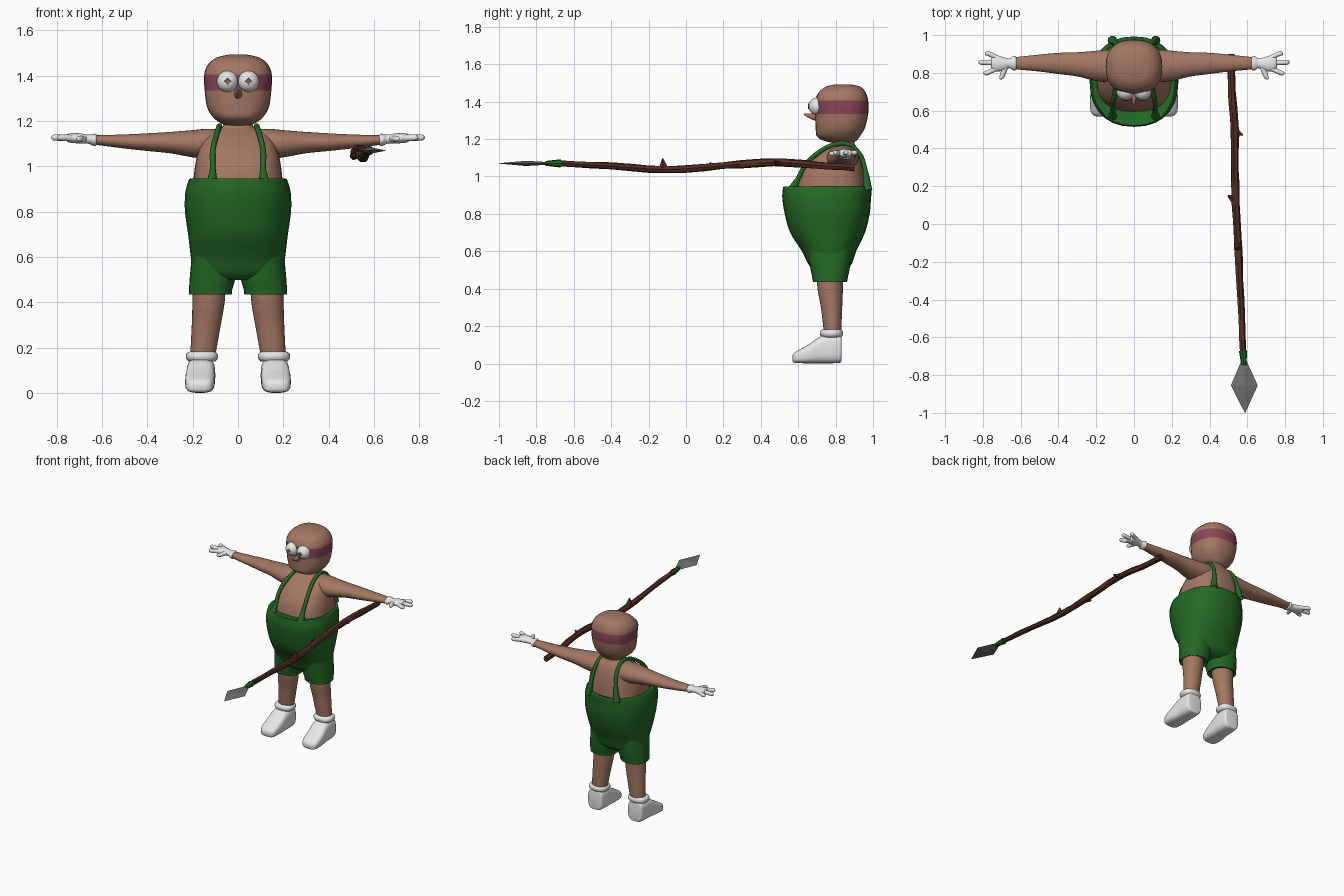
import bpy, bmesh, math, random
from mathutils import Vector

cube = bpy.data.objects.get("Cube")
if cube:
    bpy.data.objects.remove(cube, do_unlink=True)
random.seed(4)


def material(name, r, g, b):
    m = bpy.data.materials.new(name)
    m.use_nodes = True
    m.diffuse_color = (r, g, b, 1)
    node = next(n for n in m.node_tree.nodes if n.type == "BSDF_PRINCIPLED")
    node.inputs["Base Color"].default_value = (r, g, b, 1)
    node.inputs["Roughness"].default_value = 0.7
    return m


SKIN = material("skin tan", 0.37, 0.185, 0.125)
GREEN = material("overall green", 0.017, 0.14, 0.018)
WHITE = material("cloth white", 0.8, 0.8, 0.8)
PINK = material("mask pink", 0.26, 0.06, 0.1)
BROWN = material("wood brown", 0.09, 0.028, 0.018)
GREY = material("stone grey", 0.16, 0.16, 0.16)
PUPIL = material("pupil brown", 0.22, 0.12, 0.09)


def finish(name, bm, mats, smooth=True):
    bmesh.ops.recalc_face_normals(bm, faces=bm.faces)
    mesh = bpy.data.meshes.new(name)
    bm.to_mesh(mesh)
    bm.free()
    for m in mats:
        mesh.materials.append(m)
    ob = bpy.data.objects.new(name, mesh)
    bpy.context.collection.objects.link(ob)
    if smooth:
        bpy.ops.object.select_all(action="DESELECT")
        ob.select_set(True)
        bpy.context.view_layer.objects.active = ob
        bpy.ops.object.shade_smooth_by_angle(angle=math.radians(50))
    return ob


def spline(rows, steps):
    """Smoothly interpolate between cross-sections."""
    out = []
    for i in range(len(rows) - 1):
        p0, p1 = rows[max(i - 1, 0)], rows[i]
        p2, p3 = rows[i + 1], rows[min(i + 2, len(rows) - 1)]
        for k in range(steps):
            t = k / steps
            out.append([b + t / 2 * (c - a + t * (2 * a - 5 * b + 4 * c - d + t * (3 * (b - c) + d - a)))
                        for a, b, c, d in zip(p0, p1, p2, p3)])
    return out + [list(rows[-1])]


def loft(name, axis, rows, mat, side=1, segs=28, steps=4, power=2.0, jitter=0, smooth=True, rule=None):
    """Skin rings along an axis; row = position, two centre values, two radii."""
    bm = bmesh.new()
    u, v = [i for i in range(3) if i != axis]
    rings = []
    for pos, cu, cv, ru, rv in spline(rows, steps):
        ring = []
        for k in range(segs):
            a = math.tau * k / segs
            c, s = math.cos(a), math.sin(a)
            wob = 1 + random.uniform(-jitter, jitter)
            co = Vector()
            co[axis] = pos
            co[u] = cu + ru * wob * math.copysign(abs(c) ** (2 / power), c)
            co[v] = cv + rv * wob * math.copysign(abs(s) ** (2 / power), s)
            co.x *= side
            ring.append(bm.verts.new(co))
        rings.append(ring)
    for a, b in zip(rings, rings[1:]):
        for k in range(segs):
            n = (k + 1) % segs
            bm.faces.new((a[k], a[n], b[n], b[k]))
    bm.faces.new(rings[0])
    bm.faces.new(rings[-1])
    mats = mat if isinstance(mat, list) else [mat]
    if rule:
        for f in bm.faces:
            f.material_index = rule(f.calc_center_median())
    return finish(name, bm, mats, smooth)


def ball(name, centre, radius, mat):
    bm = bmesh.new()
    bmesh.ops.create_uvsphere(bm, u_segments=24, v_segments=16, radius=radius)
    bmesh.ops.translate(bm, verts=bm.verts, vec=centre)
    return finish(name, bm, [mat])


def cone(name, base, tip, r1, r2, mat, segs=5):
    base, tip = Vector(base), Vector(tip)
    bm = bmesh.new()
    bmesh.ops.create_cone(bm, cap_ends=True, segments=segs, radius1=r1, radius2=r2, depth=(tip - base).length)
    turn = (tip - base).to_track_quat("Z", "Y").to_matrix()
    bmesh.ops.rotate(bm, verts=bm.verts, matrix=turn)
    bmesh.ops.translate(bm, verts=bm.verts, vec=(base + tip) / 2)
    return finish(name, bm, [mat], False)


# head with a painted mask band
loft("head", 2, [(1.178, 0, .84, .04, .045), (1.19, 0, .825, .075, .085), (1.215, 0, .815, .108, .115),
                 (1.26, 0, .825, .136, .132), (1.335, 0, .832, .147, .142), (1.405, 0, .832, .149, .142),
                 (1.45, 0, .835, .132, .125), (1.48, 0, .84, .095, .092), (1.493, 0, .84, .04, .04)],
     [SKIN, PINK], power=2.4, rule=lambda c: int(1.335 < c.z < 1.405))
loft("nose", 1, [(.71, 0, 1.317, .02, .024), (.67, 0, 1.322, .014, .016), (.632, 0, 1.332, .004, .004)],
     SKIN, segs=12, steps=2)

# torso and neck
loft("torso", 2, [(.9, 0, .775, .2, .185), (1.0, 0, .782, .19, .172), (1.07, 0, .8, .175, .145),
                  (1.12, 0, .82, .155, .112), (1.155, 0, .835, .115, .08), (1.175, 0, .84, .068, .062),
                  (1.22, 0, .84, .055, .055)], SKIN, power=2.6)

# overalls body, with the rim folding inward at the top
loft("overalls", 2, [(.5, 0, .77, .14, .08), (.53, 0, .77, .195, .115), (.6, 0, .765, .208, .145),
                     (.7, 0, .757, .22, .2), (.8, 0, .755, .234, .227), (.88, 0, .752, .233, .237),
                     (.925, 0, .755, .222, .238), (.946, 0, .755, .212, .233), (.935, 0, .755, .19, .205)],
     GREEN, power=2.3)

for s, word in ((1, "left"), (-1, "right")):
    # eyes
    ball(word + "_eye", (s * .046, .702, 1.375), .047, WHITE)
    cone(word + "_pupil", (s * .046, .659, 1.375), (s * .046, .652, 1.375), .016, .014, PUPIL, 4)

    # shorts leg, bare leg, sock cuff and shoe
    loft(word + "_shorts_leg", 2, [(.64, .115, .765, .085, .12), (.52, .112, .77, .1, .107),
                                   (.455, .121, .77, .095, .094), (.435, .122, .77, .093, .09),
                                   (.445, .122, .77, .078, .078)], GREEN, s, power=2.3)
    loft(word + "_leg", 2, [(.5, .126, .77, .073, .072), (.4, .13, .771, .071, .068),
                            (.3, .14, .778, .064, .057), (.16, .156, .784, .055, .046)], SKIN, s)
    loft(word + "_sock_cuff", 2, [(.14, .159, .778, .058, .05), (.15, .159, .778, .068, .059),
                                  (.163, .159, .778, .071, .062), (.176, .159, .778, .067, .058),
                                  (.183, .159, .778, .055, .046)], WHITE, s, power=2.4)
    loft(word + "_shoe", 1, [(.832, .163, .078, .045, .06), (.822, .163, .078, .058, .074),
                             (.76, .163, .078, .063, .077), (.715, .165, .072, .063, .071),
                             (.66, .168, .053, .065, .052), (.605, .17, .038, .061, .036),
                             (.58, .17, .031, .05, .027), (.57, .17, .028, .03, .015)],
         WHITE, s, power=3.2)

    # arm
    loft(word + "_arm", 0, [(.06, .84, 1.1, .08, .06), (.13, .838, 1.1, .085, .066), (.2, .837, 1.1, .08, .06),
                            (.3, .845, 1.105, .064, .047), (.4, .85, 1.107, .056, .039),
                            (.5, .852, 1.11, .045, .031), (.64, .851, 1.117, .031, .02)], SKIN, s)

    # glove palm, fingers and thumb
    loft(word + "_glove", 0, [(.622, .851, 1.117, .03, .022), (.63, .851, 1.117, .038, .027),
                              (.643, .851, 1.118, .036, .025), (.66, .851, 1.12, .026, .02),
                              (.69, .848, 1.123, .035, .022), (.725, .85, 1.125, .043, .022),
                              (.75, .852, 1.125, .036, .018), (.757, .852, 1.125, .018, .009)],
         WHITE, s, segs=20)
    for n, (y0, y1, tip) in enumerate(((.878, .902, .79), (.853, .856, .824), (.827, .8, .797))):
        loft(f"{word}_finger_{n + 1}", 0, [(.72, y0, 1.125, .014, .014), (tip - .02, y1, 1.127, .0135, .0135),
                                           (tip - .006, y1, 1.127, .01, .01), (tip, y1, 1.127, .003, .003)],
             WHITE, s, segs=12)
    loft(word + "_thumb", 1, [(.835, .68, 1.122, .017, .015), (.785, .697, 1.122, .014, .013),
                              (.77, .703, 1.122, .01, .01), (.765, .705, 1.122, .003, .003)],
         WHITE, s, segs=12)

    # shoulder strap following the chest and back
    path = [(.115, .565, .925), (.111, .6, .99), (.112, .637, 1.06), (.1, .7, 1.122), (.086, .785, 1.168),
            (.081, .86, 1.174), (.086, .925, 1.125), (.097, .957, 1.04), (.115, .972, .925)]
    curve = bpy.data.curves.new(word + "_strap", "CURVE")
    curve.dimensions = "3D"
    curve.bevel_depth = .0125
    curve.bevel_resolution = 3
    curve.resolution_u = 6
    line = curve.splines.new("BEZIER")
    line.bezier_points.add(len(path) - 1)
    for i, (point, co) in enumerate(zip(line.bezier_points, path)):
        point.co = (s * co[0], co[1], co[2])
        point.handle_left_type = point.handle_right_type = "AUTO"
        point.radius = 2 if i in (0, len(path) - 1) else 1
    curve.materials.append(GREEN)
    strap = bpy.data.objects.new(word + "_strap", curve)
    bpy.context.collection.objects.link(strap)

# crooked wooden spear shaft with thorns
loft("spear_shaft", 1, [(.9, .512, 1.048, .02, .019), (.7, .518, 1.06, .021, .021), (.47, .533, 1.075, .022, .021),
                        (.2, .535, 1.058, .022, .02), (-.1, .55, 1.037, .021, .02), (-.4, .565, 1.056, .019, .019),
                        (-.69, .577, 1.072, .016, .016)], BROWN, segs=7, steps=3, jitter=.14, smooth=False)
cone("side_thorn", (.54, .49, 1.073), (.576, .47, 1.08), .02, .004, BROWN)
cone("inner_thorn", (.53, .13, 1.055), (.498, .15, 1.05), .024, .005, BROWN)
cone("top_thorn", (.55, -.12, 1.045), (.548, -.125, 1.095), .026, .004, BROWN)

# binding and stone blade
cone("spear_binding", (.577, -.67, 1.07), (.582, -.75, 1.07), .022, .013, GREEN, 8)
loft("spear_blade", 1, [(-.72, .582, 1.07, .012, .006), (-.855, .584, 1.07, .071, .014),
                        (-1, .588, 1.07, .001, .001)], GREY, segs=4, steps=1, smooth=False)
